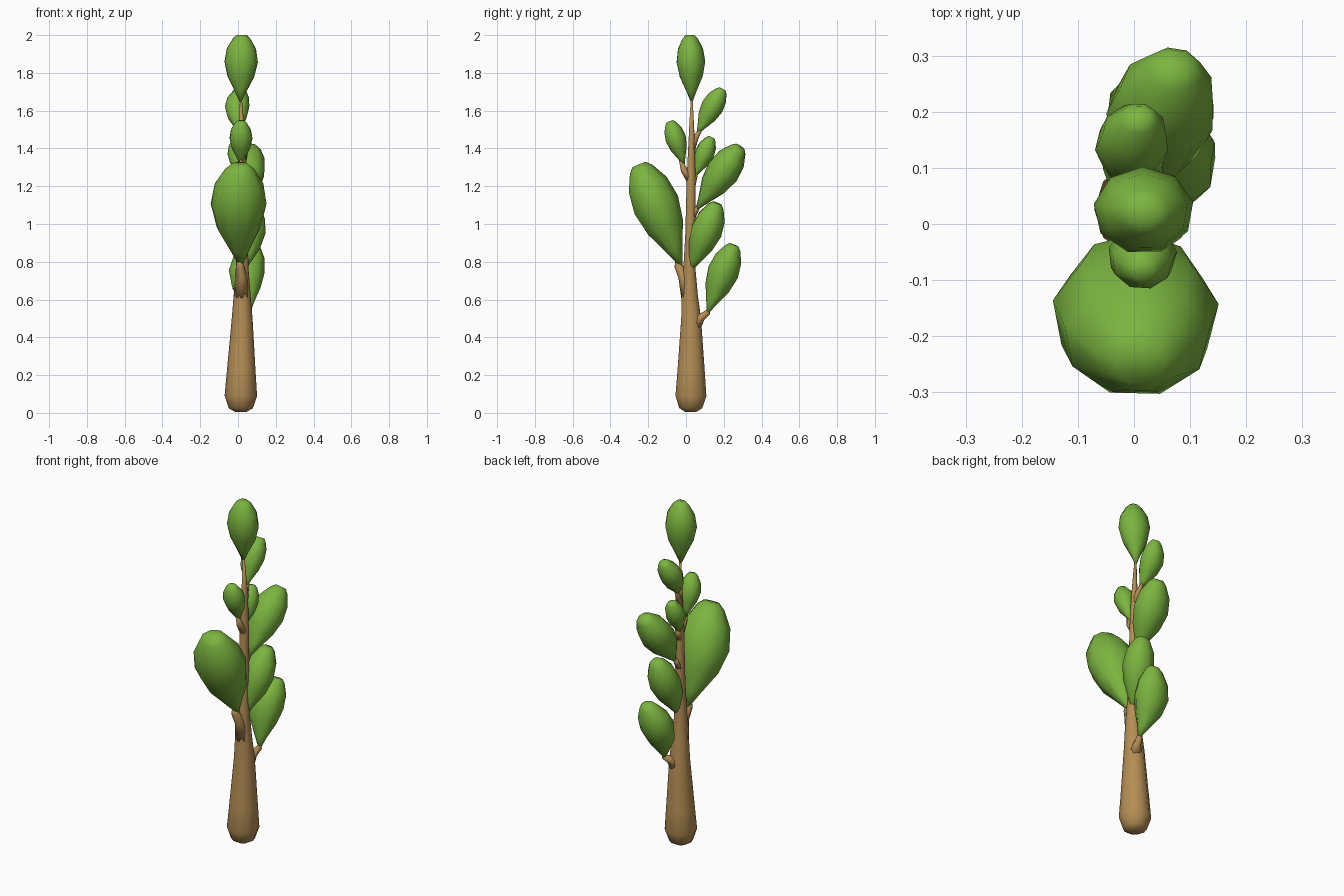
import bpy, math
from mathutils import Vector

if "Cube" in bpy.data.objects:
    bpy.data.objects.remove(bpy.data.objects["Cube"])


def material(name, color):
    m = bpy.data.materials.new(name)
    m.diffuse_color = color
    m.use_nodes = True
    m.node_tree.nodes["Principled BSDF"].inputs["Base Color"].default_value = m.diffuse_color
    return m


BARK = material("bark", (0.46, 0.27, 0.09, 1))
GREEN = material("leaf_green", (0.20, 0.46, 0.05, 1))


def lofted(name, rings, sides, mat, spin=0.0):
    """Closed skin over rings given as (centre, axis_u, axis_v)."""
    verts, faces = [], []
    for c, u, v in rings:
        for i in range(sides):
            a = 2 * math.pi * i / sides + spin
            verts.append(c + u * math.cos(a) + v * math.sin(a))
    for r in range(len(rings) - 1):
        for i in range(sides):
            j = (i + 1) % sides
            faces.append((r * sides + i, r * sides + j,
                          (r + 1) * sides + j, (r + 1) * sides + i))
    faces.append(tuple(reversed(range(sides))))
    top = (len(rings) - 1) * sides
    faces.append(tuple(range(top, top + sides)))
    me = bpy.data.meshes.new(name)
    me.from_pydata(verts, [], faces)
    me.materials.append(mat)
    me.polygons.foreach_set("use_smooth", [True] * len(faces))
    ob = bpy.data.objects.new(name, me)
    bpy.context.collection.objects.link(ob)
    return ob


def tube(name, points, sides=8):
    """Branch through (x, y, z, radius) points."""
    p = [Vector(q[:3]) for q in points]
    rings = []
    for i, q in enumerate(points):
        d = (p[min(i + 1, len(p) - 1)] - p[max(i - 1, 0)]).normalized()
        u = (Vector((1, 0, 0)) - d * d.x).normalized()
        rings.append((p[i], u * q[3], d.cross(u) * q[3]))
    return lofted(name, rings, sides, BARK)


# position along the leaf, relative width
LEAF = [(0, .05), (.17, .37), (.38, .80), (.60, 1.0), (.80, .87), (.95, .52), (1, .30)]


def leaf(name, base, tip, half_x, half_side, bulge_x=0.0, spin=0.0):
    base, tip = Vector(base), Vector(tip)
    axis = (tip - base).normalized()
    side = axis.cross(Vector((1, 0, 0))).normalized()
    rings = []
    for t, w in LEAF:
        c = base.lerp(tip, t)
        c.x += bulge_x * math.sin(math.pi * t)
        u = Vector((1, 0, 0)) - axis * axis.x
        rings.append((c, u * half_x * w, side * half_side * w))
    return lofted(name, rings, 9, GREEN, spin)


# trunk
tube("trunk", [(.015, .025, .005, .03), (.015, .025, .025, .064), (.015, .026, .09, .086),
               (.017, .027, .22, .076), (.02, .027, .38, .064), (.022, .027, .5, .055),
               (.022, .02, .62, .045), (.022, .018, .76, .034), (.022, .023, .95, .028),
               (.022, .027, 1.25, .024), (.022, .03, 1.45, .017), (.015, .03, 1.67, .005)], 10)

# twigs
tube("low_twig", [(.03, .04, .46, .045), (.045, .08, .505, .022), (.06, .12, .535, .014)])
tube("big_leaf_twig", [(.02, .015, .62, .042), (.02, -.015, .72, .026),
                       (.01, -.04, .78, .022), (.005, -.05, .80, .01)])
tube("middle_twig", [(.02, .02, .70, .025), (.03, .04, .79, .012)])
tube("high_twig", [(.02, .03, 1.04, .022), (.03, .07, 1.1, .01)])
tube("small_back_twig", [(.02, .03, 1.2, .02), (.01, .055, 1.27, .009)])
tube("small_front_twig", [(.02, .02, 1.24, .022), (.02, -.01, 1.285, .018), (.015, -.03, 1.34, .008)])
tube("upper_twig", [(.02, .03, 1.4, .02), (.015, .055, 1.465, .014), (.01, .08, 1.5, .008)])

# leaves
leaf("top_leaf", (.013, .03, 1.645), (.02, .02, 2.0), .09, .078, 0, .2)
leaf("upper_leaf", (.01, .058, 1.475), (.01, .195, 1.715), .066, .061, -.015, .5)
leaf("small_front_leaf", (.015, -.01, 1.31), (.015, -.085, 1.545), .062, .056, 0, .1)
leaf("small_back_leaf", (.01, .042, 1.245), (0, .135, 1.46), .055, .053, -.005, .3)
leaf("high_leaf", (.03, .055, 1.075), (.075, .288, 1.41), .098, .09, -.01, .4)
leaf("middle_leaf", (.03, .02, .745), (.08, .165, 1.11), .088, .085, 0, .2)
leaf("low_leaf", (.06, .112, .525), (.075, .255, .89), .097, .085, -.025, .6)
leaf("big_leaf", (.015, -.025, .775), (.01, -.25, 1.315), .15, .128, -.01, .15)
